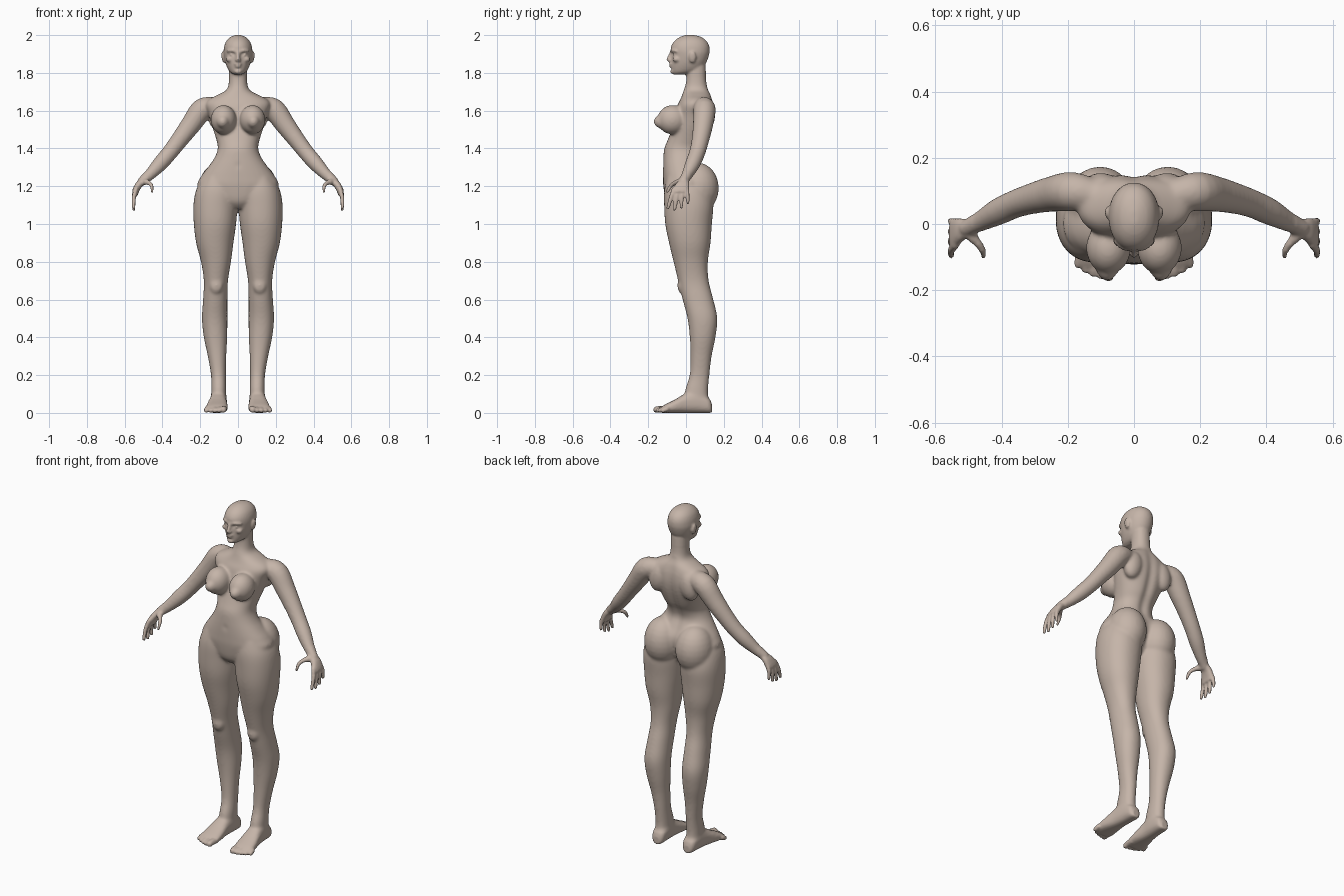
import bpy, bmesh, math
from mathutils import Vector, Matrix

if "Cube" in bpy.data.objects:
    bpy.data.objects.remove(bpy.data.objects["Cube"])

skin = bpy.data.materials.new("warm_beige_skin")
skin.use_nodes = True
tone = (0.56, 0.46, 0.395, 1)
skin.diffuse_color = tone
skin.node_tree.nodes["Principled BSDF"].inputs["Base Color"].default_value = tone

bm = bmesh.new()


def spline(rows, steps=4):
    """Catmull-Rom through rows of numbers."""
    out = []
    for i in range(len(rows) - 1):
        a, b = rows[max(i - 1, 0)], rows[i]
        c, d = rows[i + 1], rows[min(i + 2, len(rows) - 1)]
        for k in range(steps):
            t = k / steps
            out.append([q + t * (r - p) / 2 + t * t * (p - 2.5 * q + 2 * r - s / 2)
                        + t ** 3 * (3 * q - p - 3 * r + s) / 2
                        for p, q, r, s in zip(a, b, c, d)])
    return out + [list(rows[-1])]


def loft(rings, power=2.0, sides=32):
    """Skin closed superellipse rings given as (centre, u axis, v axis)."""
    loops = []
    for centre, u, v in rings:
        loop = []
        for k in range(sides):
            a = 2 * math.pi * k / sides
            c, s = math.cos(a), math.sin(a)
            c = math.copysign(abs(c) ** (2 / power), c)
            s = math.copysign(abs(s) ** (2 / power), s)
            loop.append(bm.verts.new(centre + u * c + v * s))
        loops.append(loop)
    for lo, hi in zip(loops, loops[1:]):
        for k in range(sides):
            j = (k + 1) % sides
            bm.faces.new((lo[k], lo[j], hi[j], hi[k]))
    bm.faces.new(loops[0][::-1])
    bm.faces.new(loops[-1])


def column(rows, side=1, power=2.2):
    """Upright loft from rows of (z, x inner, x outer, y front, y back)."""
    loft([(Vector((side * (a + b) / 2, (f + r) / 2, z)),
           Vector(((b - a) / 2, 0, 0)), Vector((0, (r - f) / 2, 0)))
          for z, a, b, f, r in spline(rows)], power)


def ball(centre, radii, side=1, tilt=0, bands=12):
    """Ellipsoid lofted from latitude rings."""
    turn = Matrix.Rotation(side * tilt, 3, 'Y')
    middle = Vector((side * centre[0], centre[1], centre[2]))
    rings = []
    for i in range(bands + 1):
        a = math.pi * (.03 + .94 * i / bands)
        rings.append((middle + turn @ Vector((0, 0, -radii[2] * math.cos(a))),
                      turn @ Vector((radii[0] * math.sin(a), 0, 0)),
                      turn @ Vector((0, radii[1] * math.sin(a), 0))))
    loft(rings, 2, 24)


def limb(rows, side=1):
    """Round tube along rows of (x, y, z, radius) with ball ends."""
    pts = spline(rows)
    pos = [Vector((side * p[0], p[1], p[2])) for p in pts]
    rings = []
    for i, p in enumerate(pos):
        way = pos[min(i + 1, len(pos) - 1)] - pos[max(i - 1, 0)]
        q = way.to_track_quat('Z', 'Y')
        rings.append((p, q @ Vector((pts[i][3], 0, 0)), q @ Vector((0, pts[i][3], 0))))
    loft(rings, 2, 16)
    for i in (0, -1):
        ball(pos[i], [pts[i][3]] * 3, bands=8)


# Torso and neck
torso = [(1.08, .05, -.07, .06), (1.12, .13, -.105, .09), (1.2, .212, -.12, .12),
         (1.25, .197, -.122, .12), (1.3, .16, -.122, .095), (1.35, .125, -.12, .075),
         (1.4, .107, -.115, .088), (1.45, .116, -.095, .115), (1.52, .138, -.07, .14),
         (1.58, .155, -.058, .15), (1.63, .172, -.045, .147), (1.66, .155, -.03, .14),
         (1.685, .105, -.02, .132), (1.71, .062, -.012, .12), (1.75, .049, .0, .108),
         (1.84, .047, .005, .104)]
column([(z, -w, w, f, b) for z, w, f, b in torso])

# Skull and jaw
skull = [(1.792, .022, -.068, .0), (1.802, .04, -.074, .05), (1.82, .053, -.077, .085),
         (1.845, .064, -.077, .102), (1.87, .071, -.077, .114), (1.9, .076, -.077, .123),
         (1.92, .076, -.081, .125), (1.945, .072, -.077, .122), (1.97, .061, -.06, .108),
         (1.99, .04, -.032, .08), (2.001, .012, .0, .04)]
column([(z, -w, w, f, b) for z, w, f, b in skull], power=2.1)

# Nose, lips and chin
limb([(0, -.075, 1.915, .009), (0, -.086, 1.89, .009), (0, -.093, 1.872, .011)])
ball((0, -.078, 1.847), (.021, .013, .006))
ball((0, -.077, 1.835), (.018, .013, .006))
ball((0, -.07, 1.807), (.02, .014, .012))

leg = [(1.25, .04, .185, -.1, .11), (1.18, .0, .222, -.115, .13), (1.1, .002, .236, -.116, .145),
       (1, .01, .234, -.11, .137), (.9, .024, .222, -.09, .13), (.8, .037, .196, -.066, .116),
       (.7, .053, .181, -.042, .12), (.6, .056, .185, -.018, .145), (.5, .056, .191, .008, .166),
       (.4, .057, .181, .02, .156), (.3, .062, .16, .024, .136), (.2, .064, .143, .019, .124),
       (.12, .062, .142, -.005, .117), (.05, .062, .142, -.01, .12)]
foot = [(.137, .1, .018, .045), (.12, .1, .036, .08), (.06, .102, .043, .12),
        (0, .106, .046, .105), (-.06, .11, .055, .07), (-.11, .113, .058, .045),
        (-.132, .112, .05, .03)]

for s in (1, -1):
    # Nostril, eye, brow, cheek and ear
    ball((.009, -.086, 1.868), (.007, .009, .006), s)
    ball((.031, -.062, 1.897), (.014, .012, .009), s)
    limb([(.013, -.079, 1.91, .006), (.034, -.074, 1.919, .006), (.056, -.054, 1.915, .006)], s)
    ball((.042, -.05, 1.872), (.022, .02, .016), s)
    ball((.079, .035, 1.882), (.008, .019, .03), s, .15)

    # Breast, shoulder blade, buttock
    ball((.077, -.072, 1.552), (.068, .08, .078), s)
    ball((.081, -.13, 1.542), (.034, .042, .036), s)
    ball((.1, .11, 1.58), (.055, .045, .085), s, -.2)
    ball((.102, .062, 1.19), (.105, .112, .135), s)

    # Leg and kneecap
    column(leg, s, 2.15)
    ball((.115, -.022, .675), (.036, .024, .045), s)

    # Foot and toes
    loft([(Vector((s * x, y, h / 2)), Vector((w, 0, 0)), Vector((0, 0, h / 2)))
          for y, x, w, h in spline(foot)], 2.5)
    for i in range(5):
        r = .017 if i == 0 else .0125
        x = .073 + .023 * i
        tip = -.157 + .0022 * i * i
        limb([(x, -.1, .02, r), (x + .002, tip + .02, .021, r), (x + .004, tip, r, r)], s)

    # Shoulder and arm
    limb([(.13, .09, 1.622, .05), (.19, .098, 1.606, .06), (.25, .09, 1.525, .054),
          (.31, .076, 1.445, .047), (.36, .06, 1.38, .043), (.41, .037, 1.322, .041),
          (.46, .01, 1.268, .032), (.505, -.012, 1.228, .025)], s)

    # Palm, fingers and thumb
    loft([(Vector((s * x, y, z)), Vector((s * .015, 0, .011)), Vector((0, w, 0)))
          for x, y, z, w in spline([(.495, -.01, 1.235, .024), (.522, -.018, 1.212, .035),
                                    (.54, -.028, 1.18, .045), (.546, -.032, 1.16, .043)])], 2.4)
    for i, tip in enumerate((1.084, 1.078, 1.088, 1.112)):
        y = -.064 + .023 * i
        spread = -.032 + .0125 * i
        limb([(.54, y, 1.185, .012), (.552, y + spread * .5, (1.17 + tip) / 2 + .01, .0115),
              (.552, y + spread, tip, .009)], s)
    limb([(.5, -.025, 1.225, .018), (.472, -.058, 1.218, .0145),
          (.456, -.082, 1.2, .0125), (.455, -.1, 1.17, .0095)], s)

bmesh.ops.recalc_face_normals(bm, faces=bm.faces[:])
mesh = bpy.data.meshes.new("body_parts")
bm.to_mesh(mesh)
bm.free()

# Fuse every part into one skin
parts = bpy.data.objects.new("body_parts", mesh)
bpy.context.collection.objects.link(parts)
fuse = parts.modifiers.new("fuse", 'REMESH')
fuse.mode = 'VOXEL'
fuse.voxel_size = .0065
graph = bpy.context.evaluated_depsgraph_get()
fused = bpy.data.meshes.new_from_object(parts.evaluated_get(graph))
bpy.data.objects.remove(parts)

body = bpy.data.objects.new("body", fused)
bpy.context.collection.objects.link(body)
fused.name = "body"
fused.materials.clear()
fused.materials.append(skin)


def bump(d, width):
    return math.exp(-(d / width) ** 2)


# Spine groove, eye hollows and navel; soft blending away from the details
broad, fine = [], []
for v in fused.vertices:
    x, y, z = v.co
    if y > .03 and 1.1 < z < 1.72:
        v.co.y -= .014 * bump(x, .022) * bump(z - 1.45, .22)
    if y < -.03 and z > 1.8:
        v.co.y += .007 * bump(abs(x) - .026, .014) * bump(z - 1.9, .009)
    if y < -.05 and abs(x) < .03:
        v.co.y += .006 * bump(x, .01) * bump(z - 1.31, .012)
    detail = z > 1.79 or z < .07 or abs(x) > .49
    (fine if detail else broad).append(v.index)
soft = body.vertex_groups.new(name="soft")
soft.add(broad, 1, 'REPLACE')
soft.add(fine, .12, 'REPLACE')

relax = body.modifiers.new("relax", 'SMOOTH')
relax.factor = .6
relax.iterations = 16
relax.vertex_group = "soft"
fused.polygons.foreach_set("use_smooth", [True] * len(fused.polygons))
